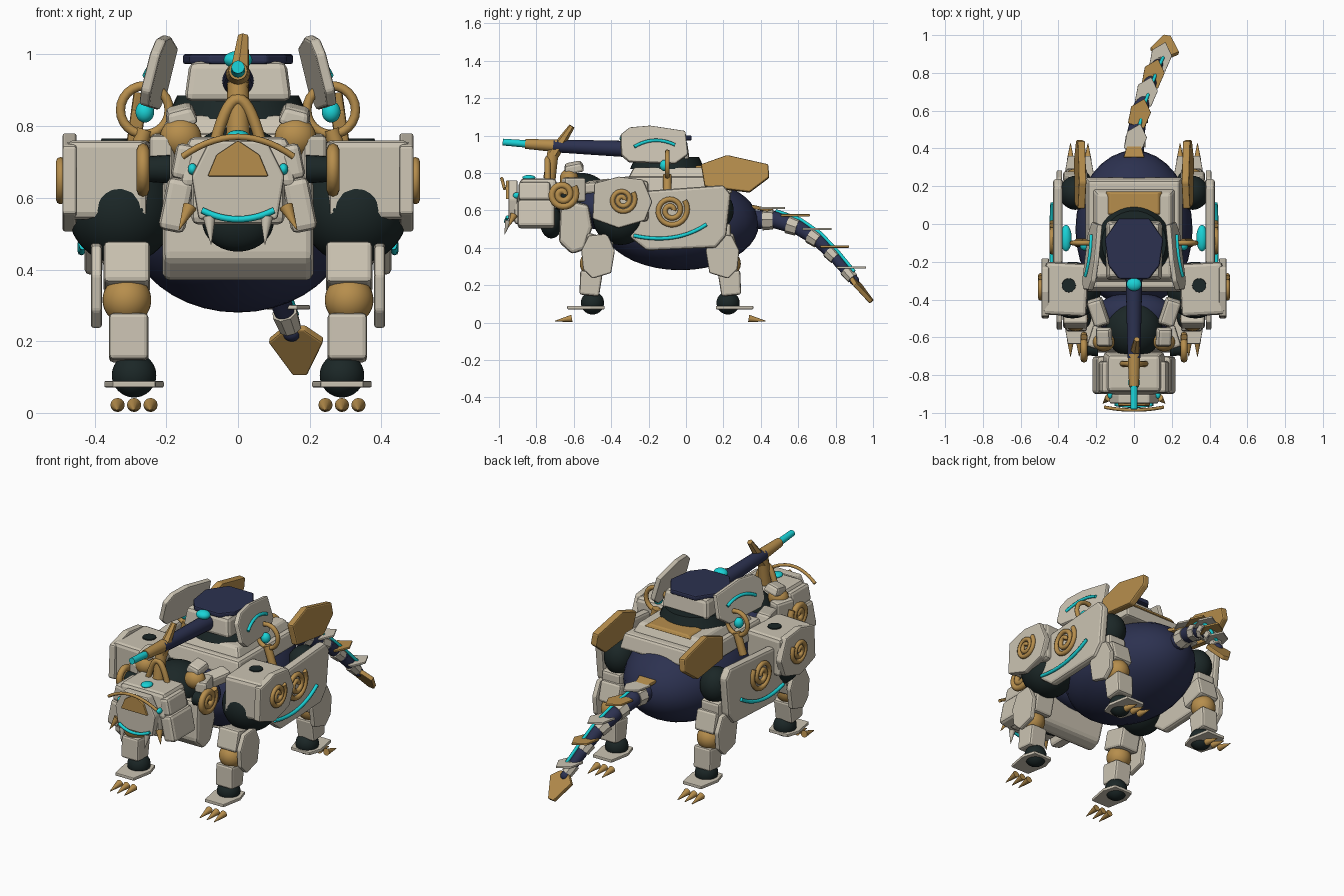
import bpy, bmesh, math
from mathutils import Vector, Euler, Matrix

cube = bpy.data.objects.get("Cube")
if cube:
    bpy.data.objects.remove(cube, do_unlink=True)


def material(name, rgb):
    m = bpy.data.materials.new(name)
    m.use_nodes = True
    m.diffuse_color = (*rgb, 1)
    m.node_tree.nodes["Principled BSDF"].inputs["Base Color"].default_value = (*rgb, 1)
    return m


IVORY = material("ivory armour", (0.6, 0.55, 0.45))
NAVY = material("navy hull", (0.025, 0.031, 0.08))
GOLD = material("gold trim", (0.47, 0.27, 0.073))
DARK = material("dark joint", (0.011, 0.02, 0.02))
CYAN = material("cyan glow", (0.01, 0.65, 0.68))


def add(name, bm, mat, matrix, bevel=0.0, smooth=False):
    bmesh.ops.recalc_face_normals(bm, faces=bm.faces)
    me = bpy.data.meshes.new(name)
    bm.to_mesh(me)
    bm.free()
    me.materials.append(mat)
    if smooth:
        me.shade_smooth()
        me.set_sharp_from_angle(angle=0.7)
    ob = bpy.data.objects.new(name, me)
    ob.matrix_world = matrix
    bpy.context.collection.objects.link(ob)
    if bevel:
        mod = ob.modifiers.new("edge bevel", "BEVEL")
        mod.width, mod.segments = bevel, 2
    return ob


def place(loc, rot=(0, 0, 0)):
    return Matrix.Translation(loc) @ Euler(rot).to_matrix().to_4x4()


def box(name, mat, loc, size, rot=(0, 0, 0), taper=1.0, bevel=0.014):
    bm = bmesh.new()
    bmesh.ops.create_cube(bm, size=1)
    for v in bm.verts:
        k = taper if v.co.z > 0 else 1
        v.co = Vector((v.co.x * size[0] * k, v.co.y * size[1] * k, v.co.z * size[2]))
    return add(name, bm, mat, place(loc, rot), bevel)


def ball(name, mat, loc, radii):
    bm = bmesh.new()
    bmesh.ops.create_uvsphere(bm, u_segments=32, v_segments=20, radius=1)
    bmesh.ops.scale(bm, vec=radii, verts=bm.verts)
    return add(name, bm, mat, place(loc), smooth=True)


def rod(name, mat, a, b, r1, r2, sides=20):
    a, b = Vector(a), Vector(b)
    bm = bmesh.new()
    bmesh.ops.create_cone(bm, cap_ends=True, segments=sides, radius1=r1, radius2=r2, depth=(b - a).length)
    m = Matrix.Translation((a + b) / 2) @ (b - a).to_track_quat("Z", "Y").to_matrix().to_4x4()
    return add(name, bm, mat, m, smooth=sides > 8)


def plate(name, mat, pts, thick, loc, rot=(0, 0, 0), axis="x", bevel=0.008):
    """Flat outline extruded along one axis, centred on that axis."""
    lift = {"x": lambda a, b, t: (t, a, b), "y": lambda a, b, t: (a, t, b), "z": lambda a, b, t: (a, b, t)}[axis]
    bm = bmesh.new()
    lo = [bm.verts.new(lift(a, b, -thick / 2)) for a, b in pts]
    hi = [bm.verts.new(lift(a, b, thick / 2)) for a, b in pts]
    bm.faces.new(lo)
    bm.faces.new(hi)
    for i in range(len(pts)):
        j = (i + 1) % len(pts)
        bm.faces.new((lo[i], lo[j], hi[j], hi[i]))
    return add(name, bm, mat, place(loc, rot), bevel)


def tube(name, mat, pts, r, closed=False):
    cu = bpy.data.curves.new(name, "CURVE")
    cu.dimensions, cu.bevel_depth, cu.bevel_resolution, cu.use_fill_caps = "3D", r, 2, True
    sp = cu.splines.new("POLY")
    sp.points.add(len(pts) - 1)
    for p, co in zip(sp.points, pts):
        p.co = (*co, 1)
    sp.use_cyclic_u = closed
    cu.materials.append(mat)
    ob = bpy.data.objects.new(name, cu)
    bpy.context.collection.objects.link(ob)
    return ob


def arc(a, mid, b, n=14):
    """Smooth bow from a to b whose middle passes through mid."""
    a, mid, b = Vector(a), Vector(mid), Vector(b)
    c = 2 * mid - (a + b) / 2
    return [a * (1 - t) ** 2 + c * 2 * t * (1 - t) + b * t * t for t in (i / n for i in range(n + 1))]


def spiral(name, x, y, z, radius, thick):
    pts = []
    for i in range(49):
        t, r = i / 48 * 4.2 * math.pi, radius * (0.15 + 0.85 * i / 48)
        pts.append((x, y + r * math.cos(t), z + r * math.sin(t)))
    return tube(name, GOLD, pts, thick)


# Hull, deck, neck and chest
ball("hull", NAVY, (0, -0.03, 0.53), (0.31, 0.42, 0.25))
ball("neck_base", NAVY, (0, -0.48, 0.62), (0.21, 0.12, 0.12))
box("lower_deck", IVORY, (0, -0.055, 0.735), (0.52, 0.61, 0.09), taper=0.93)
box("upper_deck", IVORY, (0, -0.06, 0.8), (0.44, 0.5, 0.06), taper=0.88)
box("rear_deck_panel", GOLD, (0, 0.11, 0.83), (0.3, 0.13, 0.02), taper=0.85, bevel=0.006)
ball("neck", DARK, (0, -0.56, 0.67), (0.15, 0.15, 0.13))
chest = [(-0.09, 0.15), (0.06, 0.12), (0.08, 0.0), (0.04, -0.12), (-0.03, -0.145), (-0.1, -0.08)]
plate("chest_armour", IVORY, chest, 0.42, (0, -0.58, 0.51), bevel=0.02)

# Turret
rod("turret_ring", DARK, (0, -0.1, 0.82), (0, -0.1, 0.885), 0.2, 0.17, 32)
box("turret_body", IVORY, (0, -0.14, 0.925), (0.3, 0.32, 0.11), taper=0.9, bevel=0.02)
cap = [(-0.08, 0.03), (0.08, 0.03), (0.155, -0.08), (0.135, -0.22), (0.08, -0.29),
       (-0.08, -0.29), (-0.135, -0.22), (-0.155, -0.08)]
plate("turret_cap", NAVY, cap, 0.028, (0, 0, 0.987), axis="z")
ball("turret_light", CYAN, (0, -0.32, 0.985), (0.04, 0.035, 0.025))
rod("barrel", NAVY, (0, -0.25, 0.925), (0, -0.71, 0.945), 0.045, 0.034)
rod("muzzle", GOLD, (0, -0.69, 0.945), (0, -0.86, 0.955), 0.034, 0.026)
rod("muzzle_tip", CYAN, (0, -0.85, 0.955), (0, -0.98, 0.965), 0.02, 0.018)
rod("barrel_fin", GOLD, (0, -0.71, 0.9), (0.015, -0.61, 1.05), 0.034, 0.016, 6)
rod("barrel_post", GOLD, (0, -0.73, 0.77), (0, -0.71, 0.92), 0.033, 0.03)
tube("barrel_hoop", GOLD, arc((-0.065, -0.74, 0.75), (0, -0.74, 0.875), (0.065, -0.74, 0.75)), 0.016)

# Head
box("skull", IVORY, (0, -0.79, 0.7), (0.33, 0.23, 0.14), taper=0.84, bevel=0.02)
box("muzzle_block", IVORY, (0, -0.82, 0.59), (0.26, 0.2, 0.13), bevel=0.02)
face = [(-0.08, 0.1), (0.08, 0.1), (0.13, 0.0), (0.11, -0.12), (-0.11, -0.12), (-0.13, 0.0)]
plate("face_plate", IVORY, face, 0.05, (0, -0.925, 0.66), axis="y")
brow = [(-0.085, 0), (0.085, 0), (0.06, 0.06), (0, 0.1), (-0.06, 0.06)]
plate("forehead_plate", GOLD, brow, 0.02, (0, -0.953, 0.66), axis="y", bevel=0.004)
tube("brow_bow", GOLD, arc((-0.155, -0.97, 0.715), (0, -0.985, 0.77), (0.155, -0.97, 0.715)), 0.009)
tube("mouth_glow", CYAN, arc((-0.1, -0.955, 0.565), (0, -0.965, 0.54), (0.1, -0.955, 0.565)), 0.009)
ball("head_light", CYAN, (0, -0.84, 0.775), (0.03, 0.035, 0.014))
ball("throat", DARK, (0, -0.72, 0.535), (0.1, 0.06, 0.085))

TURRET_WING = [(-0.18, 0.06), (-0.13, 0.1), (-0.02, 0.11), (0.17, 0.08), (0.18, -0.05),
               (0.11, -0.1), (-0.14, -0.09), (-0.18, -0.05)]
REAR_BLADE = [(-0.18, 0.05), (-0.04, 0.1), (0.18, 0.05), (0.185, -0.02), (0.08, -0.1), (-0.16, -0.07)]
SIDE_ARMOUR = [(-0.2, 0.14), (0.21, 0.17), (0.25, 0.12), (0.225, -0.1), (0.17, -0.165),
               (-0.2, -0.18), (-0.29, -0.11), (-0.26, 0.05)]
SHOULDER = [(-0.15, 0.1), (-0.02, 0.135), (0.11, 0.12), (0.16, 0.0), (0.12, -0.1), (-0.02, -0.14), (-0.16, -0.09)]
LEG_GUARD = [(-0.08, 0.03), (-0.04, 0.11), (0.06, 0.12), (0.1, 0.03), (0.08, -0.09), (-0.02, -0.12), (-0.07, -0.07)]
SHIN = [(-0.055, 0.07), (0.065, 0.055), (0.045, -0.07), (-0.06, -0.06)]
FOOT = [(-0.06, -0.075), (0.06, -0.075), (0.083, 0.0), (0.06, 0.125), (-0.06, 0.125), (-0.083, 0.0)]


def leg(s, name, facing, origin):
    """Leg chain; facing -1 points the claws forward, +1 backward."""
    x, y = s * 0.31, lambda d: origin + facing * d
    flip = lambda pts: [(-facing * a, b) for a, b in pts]
    box(name + "_thigh", IVORY, (x, y(-0.03), 0.405), (0.13, 0.15, 0.12), (facing * 0.25, 0, 0))
    ball(name + "_knee", GOLD, (x, y(0), 0.315), (0.068,) * 3)
    plate(name + "_guard", IVORY, flip(LEG_GUARD), 0.03, (s * 0.395, y(-0.02), 0.355))
    plate(name + "_shin", IVORY, flip(SHIN), 0.11, (s * 0.305, y(0.01), 0.21), bevel=0.012)
    ball(name + "_ankle", DARK, (s * 0.29, y(0), 0.105), (0.062,) * 3)
    plate(name + "_foot", IVORY, [(a, facing * b) for a, b in FOOT], 0.018,
          (s * 0.29, y(0.01), 0.08), axis="z", bevel=0.004)
    for i in (-1, 0, 1):
        cx = s * 0.29 + i * 0.046
        rod(name + "_claw", GOLD, (cx, y(0.11), 0.022), (cx, y(0.2), 0.008), 0.02, 0.002, 12)


for s, side in ((1, "left_"), (-1, "right_")):
    # Head and neck sides
    box(side + "jaw", IVORY, (s * 0.172, -0.8, 0.58), (0.075, 0.2, 0.15), (0, -s * 0.2, 0), bevel=0.018)
    box(side + "cheek", IVORY, (s * 0.15, -0.81, 0.7), (0.06, 0.17, 0.1), (0, -s * 0.2, 0), bevel=0.016)
    rod(side + "fang", IVORY, (s * 0.08, -0.95, 0.545), (s * 0.075, -0.97, 0.47), 0.018, 0.001, 12)
    rod(side + "tusk", GOLD, (s * 0.135, -0.92, 0.575), (s * 0.165, -0.95, 0.51), 0.02, 0.001, 12)
    ball(side + "eye", CYAN, (s * 0.127, -0.905, 0.68), (0.013, 0.02, 0.016))
    box(side + "crest", IVORY, (s * 0.16, -0.6, 0.83), (0.09, 0.11, 0.05), (0.2, s * 0.25, 0), 0.8)
    box(side + "collar", IVORY, (s * 0.2, -0.6, 0.71), (0.07, 0.12, 0.13), (0, 0, s * 0.3))
    box(side + "neck_guard", IVORY, (s * 0.19, -0.47, 0.73), (0.09, 0.16, 0.06), (0.1, s * 0.2, -s * 0.3), 0.85)
    ball(side + "neck_joint", GOLD, (s * 0.16, -0.625, 0.768), (0.058, 0.05, 0.055))
    spiral(side + "ear_coil", s * 0.265, -0.66, 0.685, 0.075, 0.018)
    rod(side + "ear_hub", DARK, (s * 0.19, -0.66, 0.68), (s * 0.26, -0.66, 0.68), 0.04, 0.035)
    # Turret wings, rings and rear blades
    tilt, wing_at = (0, -s * 0.25, s * 0.13), (s * 0.222, -0.17, 0.945)
    plate(side + "turret_wing", IVORY, TURRET_WING, 0.03, wing_at, tilt)
    glow = tube(side + "wing_glow", CYAN, arc((s * 0.02, -0.11, -0.01), (s * 0.02, 0, 0.025), (s * 0.02, 0.11, 0)), 0.009)
    glow.matrix_world = place(wing_at, tilt)
    ring = [(s * 0.26 + 0.068 * math.cos(i * math.pi / 12), -0.1, 0.845 + 0.068 * math.sin(i * math.pi / 12))
            for i in range(24)]
    tube(side + "wing_ring", GOLD, ring, 0.013, True)
    ball(side + "ring_core", CYAN, (s * 0.26, -0.115, 0.84), (0.026, 0.026, 0.03))
    rod(side + "ring_stay", GOLD, (s * 0.26, -0.1, 0.79), (s * 0.3, -0.1, 0.67), 0.022, 0.022)
    ball(side + "flank_light", CYAN, (s * 0.36, -0.075, 0.63), (0.03, 0.07, 0.03))
    plate(side + "rear_blade", GOLD, REAR_BLADE, 0.04, (s * 0.285, 0.26, 0.795), (0, -s * 0.14, 0))
    # Shoulders and flank armour
    box(side + "shoulder_box", IVORY, (s * 0.36, -0.345, 0.65), (0.23, 0.28, 0.22), (0, 0, s * 0.05), bevel=0.02)
    plate(side + "shoulder_plate", IVORY, SHOULDER, 0.04, (s * 0.47, -0.34, 0.645))
    spiral(side + "shoulder_coil", s * 0.495, -0.34, 0.655, 0.07, 0.013)
    rod(side + "shoulder_port", DARK, (s * 0.345, -0.325, 0.74), (s * 0.345, -0.325, 0.766), 0.04, 0.036)
    ball(side + "shoulder_joint", DARK, (s * 0.325, -0.35, 0.565), (0.15, 0.15, 0.15))
    plate(side + "flank_armour", IVORY, SIDE_ARMOUR, 0.05, (s * 0.403, -0.01, 0.565), bevel=0.015)
    spiral(side + "flank_coil", s * 0.434, -0.08, 0.6, 0.09, 0.014)
    tube(side + "flank_glow", CYAN, arc((s * 0.433, -0.28, 0.465), (s * 0.438, -0.07, 0.455), (s * 0.433, 0.11, 0.525)), 0.01)
    ball(side + "hip_joint", DARK, (s * 0.31, 0.165, 0.6), (0.085, 0.09, 0.1))
    box(side + "hip_block", IVORY, (s * 0.32, 0.17, 0.47), (0.12, 0.14, 0.12))
    leg(s, side + "front_leg", -1, -0.5)
    leg(s, side + "rear_leg", 1, 0.225)

# Tail links with alternating scales
path = [Vector(p) for p in ((0, 0.34, 0.55), (0.01, 0.48, 0.55), (0.035, 0.61, 0.505),
                            (0.075, 0.72, 0.43), (0.11, 0.81, 0.335), (0.15, 0.9, 0.225))]
SCALE = [(-0.045, -0.06), (0.045, -0.06), (0.055, 0.03), (0, 0.09), (-0.055, 0.03)]
for i in range(5):
    a, b, r = path[i], path[i + 1], 0.052 - 0.005 * i
    rod("tail_link", NAVY, a, b, r, r - 0.008)
    ball("tail_joint", NAVY, b, (r - 0.006,) * 3)
    rod("tail_collar", IVORY, a.lerp(b, 0.5), a.lerp(b, 0.9), r + 0.005, r, 8)
    plate("tail_scale", GOLD if i % 2 else IVORY, SCALE, 0.012, a.lerp(b, 0.75) + Vector((0, 0, r + 0.01)),
          (0, 0, -0.3), "z", 0.003)
tube("tail_glow", CYAN, [p + Vector((0.012, 0, 0.048)) for p in path[1:]], 0.009)
plate("tail_root_scale", GOLD, [(-0.055, -0.05), (0.055, -0.05), (0.03, 0.04), (0, 0.07), (-0.03, 0.04)],
      0.02, (0, 0.4, 0.61), (-0.2, 0, 0), "z", 0.004)
plate("tail_blade", GOLD, [(-0.03, -0.075), (0.03, -0.075), (0.077, -0.03), (0.02, 0.09), (-0.02, 0.09), (-0.077, -0.03)],
      0.025, (0.165, 0.935, 0.18), (-0.87, 0, -0.15), "z", 0.005)
